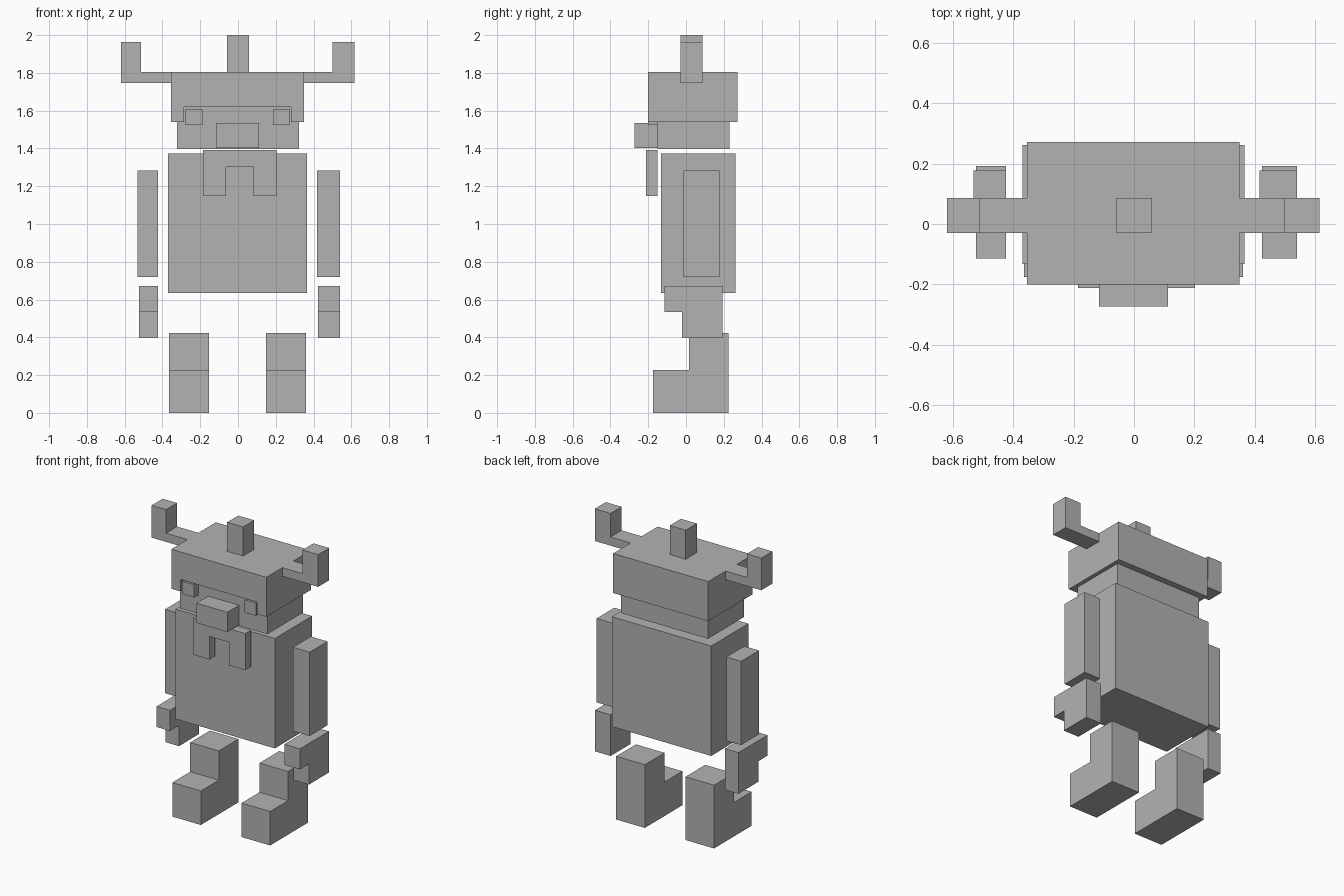
import bpy
import bmesh

if "Cube" in bpy.data.objects:
    bpy.data.objects.remove(bpy.data.objects["Cube"], do_unlink=True)

GREY = (0.45, 0.45, 0.45, 1.0)
grey = bpy.data.materials.new("plain_grey")
grey.use_nodes = True
grey.diffuse_color = GREY
grey.node_tree.nodes["Principled BSDF"].inputs["Base Color"].default_value = GREY


def prism(name, outline, axis, start, end):
    """Extrude a flat outline along x (outline in y, z) or y (outline in x, z)."""
    def place(p, d):
        return (d, p[0], p[1]) if axis == "x" else (p[0], d, p[1])

    bm = bmesh.new()
    face = bm.faces.new([bm.verts.new(place(p, start)) for p in outline])
    grown = bmesh.ops.extrude_face_region(bm, geom=[face])
    for v in grown["geom"]:
        if isinstance(v, bmesh.types.BMVert):
            if axis == "x":
                v.co.x = end
            else:
                v.co.y = end
    bmesh.ops.recalc_face_normals(bm, faces=bm.faces)
    mesh = bpy.data.meshes.new(name)
    bm.to_mesh(mesh)
    bm.free()
    mesh.materials.append(grey)
    obj = bpy.data.objects.new(name, mesh)
    bpy.context.collection.objects.link(obj)
    return obj


def box(name, x, y, z):
    outline = [(x[0], z[0]), (x[1], z[0]), (x[1], z[1]), (x[0], z[1])]
    return prism(name, outline, "y", *y)


# Torso and lower face
box("torso", (-0.37, 0.366), (-0.132, 0.262), (0.636, 1.373))
box("lower_head", (-0.324, 0.323), (-0.15, 0.23), (1.397, 1.54))
box("nose", (-0.116, 0.112), (-0.273, -0.15), (1.402, 1.535))

# Upper head, with a brow opening cut back to the face
upper_head = box("upper_head", (-0.355, 0.35), (-0.2, 0.272), (1.54, 1.805))
cutter = box("brow_cutter", (-0.287, 0.28), (-0.3, -0.15), (1.45, 1.62))
cutter.hide_render = True
cut = upper_head.modifiers.new("brow_opening", "BOOLEAN")
cut.operation = "DIFFERENCE"
cut.solver = "EXACT"
cut.object = cutter
bpy.context.view_layer.objects.active = upper_head
bpy.ops.object.modifier_apply(modifier=cut.name)
bpy.data.objects.remove(cutter, do_unlink=True)

# Eyes
box("right_eye", (-0.277, -0.187), (-0.198, -0.15), (1.525, 1.61))
box("left_eye", (0.186, 0.273), (-0.198, -0.15), (1.525, 1.61))

# Moustache: an upside-down U hanging in front of the torso
prism("moustache", [(-0.186, 1.148), (-0.063, 1.148), (-0.063, 1.302), (0.083, 1.302),
                    (0.083, 1.148), (0.203, 1.148), (0.203, 1.393), (-0.186, 1.393)],
      "y", -0.212, -0.152)

# Crest and horns
HORN_Y = (-0.03, 0.087)
box("crest", (-0.059, 0.059), HORN_Y, (1.805, 2.0))
for name, root, inner, tip in (("right_horn", -0.355, -0.513, -0.62),
                               ("left_horn", 0.35, 0.499, 0.616)):
    prism(name, [(root, 1.747), (tip, 1.747), (tip, 1.963), (inner, 1.963),
                 (inner, 1.805), (root, 1.805)], "y", *HORN_Y)

# Arms
box("right_arm", (-0.533, -0.424), (-0.012, 0.177), (0.72, 1.282))
box("left_arm", (0.417, 0.54), (-0.012, 0.177), (0.72, 1.282))

# Hands and feet: L-shaped side outlines
hand = [(-0.115, 0.535), (-0.02, 0.535), (-0.02, 0.397), (0.193, 0.397),
        (0.193, 0.673), (-0.115, 0.673)]
foot = [(-0.175, 0), (0.224, 0), (0.224, 0.424), (0.015, 0.424),
        (0.015, 0.228), (-0.175, 0.228)]
prism("right_hand", hand, "x", -0.524, -0.424)
prism("left_hand", hand, "x", 0.424, 0.54)
prism("right_foot", foot, "x", -0.365, -0.153)
prism("left_foot", foot, "x", 0.149, 0.361)
